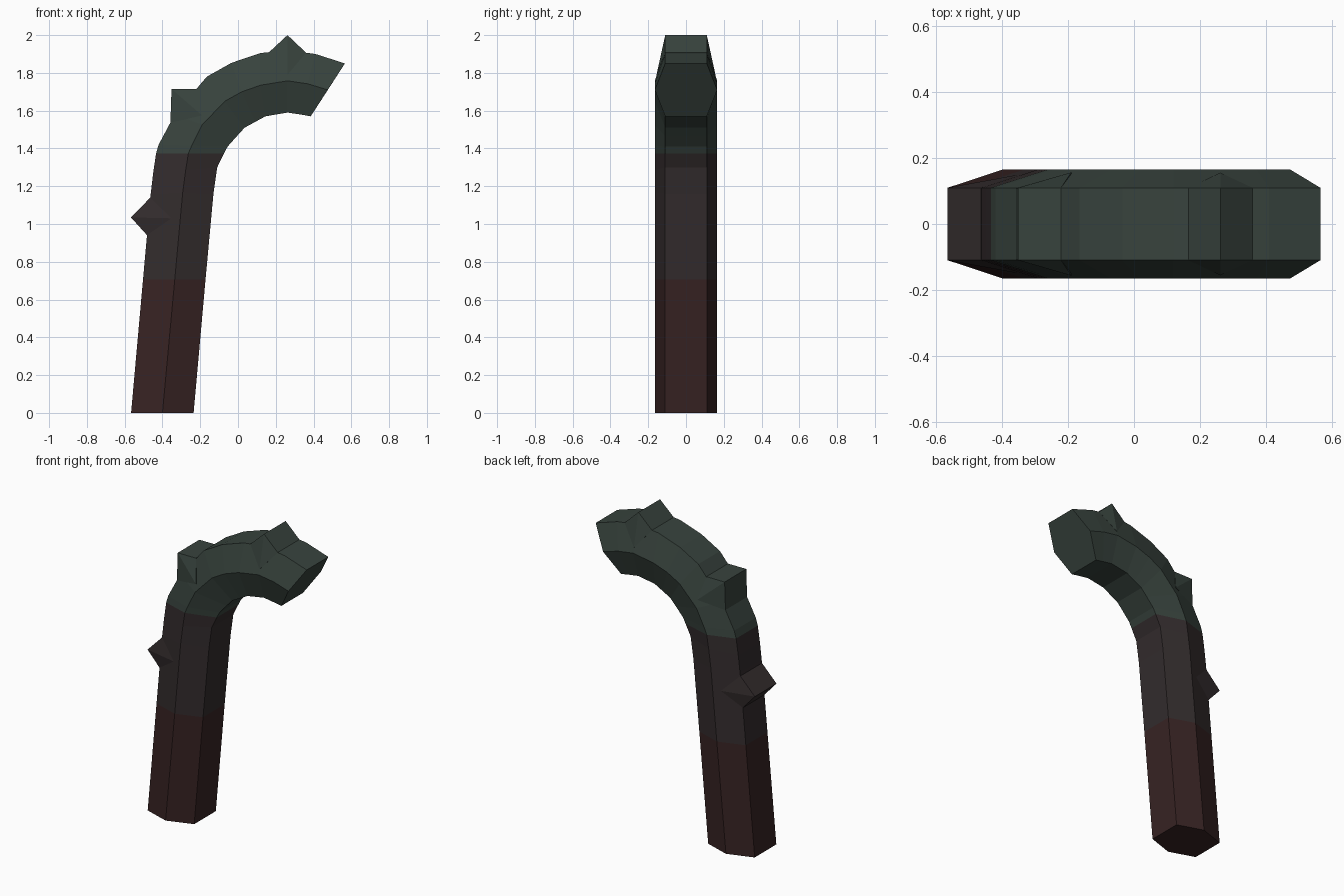
import bpy, bmesh

if "Cube" in bpy.data.objects:
    bpy.data.objects.remove(bpy.data.objects["Cube"])

def material(name, rgb):
    m = bpy.data.materials.new(name)
    m.diffuse_color = (*rgb, 1)
    m.use_nodes = True
    m.node_tree.nodes["Principled BSDF"].inputs["Base Color"].default_value = m.diffuse_color
    return m

RED = material("dark red", (0.038, 0.0165, 0.0165))
GREY = material("warm dark grey", (0.033, 0.025, 0.026))
GREEN = material("dark green", (0.039, 0.056, 0.047))
EDGE, MID = 0.11, 0.165   # half widths of the hexagonal section

# side profile: (outer, middle, inner) points in x, z
RINGS = [
    ((-.566, 0), (-.40, 0), (-.235, 0)),
    ((-.503, .705), (-.335, .705), (-.172, .705)),
    ((-.462, 1.16), (-.293, 1.165), (-.13, 1.16)),
    ((-.449, 1.27), (-.277, 1.285), (-.11, 1.30)),
    ((-.434, 1.373), (-.263, 1.373), (-.074, 1.373)),
    ((-.420, 1.42), (-.245, 1.415), (-.055, 1.41)),
    ((-.335, 1.58), (-.19, 1.525), (-.005, 1.466)),
    ((-.165, 1.78), (-.07, 1.65), (.035, 1.51)),
    ((-.035, 1.853), (.02, 1.70), (.09, 1.54)),
    ((.12, 1.905), (.12, 1.735), (.145, 1.57)),
    ((.262, 1.92), (.262, 1.758), (.262, 1.59)),
    ((.41, 1.90), (.37, 1.742), (.33, 1.58)),
    ((.566, 1.85), (.475, 1.71), (.385, 1.57)),
]

def finish(bm, name, mat):
    bmesh.ops.recalc_face_normals(bm, faces=bm.faces)
    me = bpy.data.meshes.new(name)
    bm.to_mesh(me)
    bm.free()
    me.materials.append(mat)
    bpy.context.collection.objects.link(bpy.data.objects.new(name, me))

def tube(name, first, last, mat):
    """Six-sided tube through a range of rings, capped only at the real ends."""
    bm = bmesh.new()
    loops = []
    for o, m, i in RINGS[first:last + 1]:
        pts = [(o, -EDGE), (m, -MID), (i, -EDGE), (i, EDGE), (m, MID), (o, EDGE)]
        loops.append([bm.verts.new((p[0], y, p[1])) for p, y in pts])
    for a, b in zip(loops, loops[1:]):
        for k in range(6):
            n = (k + 1) % 6
            bm.faces.new((a[k], a[n], b[n], b[k]))
    bmesh.ops.recalc_face_normals(bm, faces=bm.faces)
    if first == 0:
        bm.faces.new(loops[0])
    if last == len(RINGS) - 1:
        bm.faces.new(loops[-1])
    finish(bm, name, mat)

def spike(name, tip, base_a, base_b, root, root_y, mat):
    """Wedge across the outer face whose sides taper down the shaft."""
    bm = bmesh.new()
    for s in (-1, 1):
        for (x, z), y in ((tip, EDGE), (base_a, EDGE), (base_b, EDGE), (root, root_y)):
            bm.verts.new((x, s * y, z))
    bmesh.ops.convex_hull(bm, input=bm.verts)
    finish(bm, name, mat)

# shaft and hook
tube("lower_grip", 0, 1, RED)
tube("middle_shaft", 1, 4, GREY)
tube("curved_hook", 4, 12, GREEN)

# spikes along the outer face
spike("shaft_spike", (-.567, 1.035), (-.481, .94), (-.464, 1.14), (-.35, 1.03), .15, GREY)
spike("bend_spike", (-.352, 1.715), (-.358, 1.535), (-.222, 1.715), (-.19, 1.575), .157, GREEN)
spike("top_spike", (.262, 2.0), (.165, 1.91), (.36, 1.907), (.262, 1.79), .156, GREEN)
